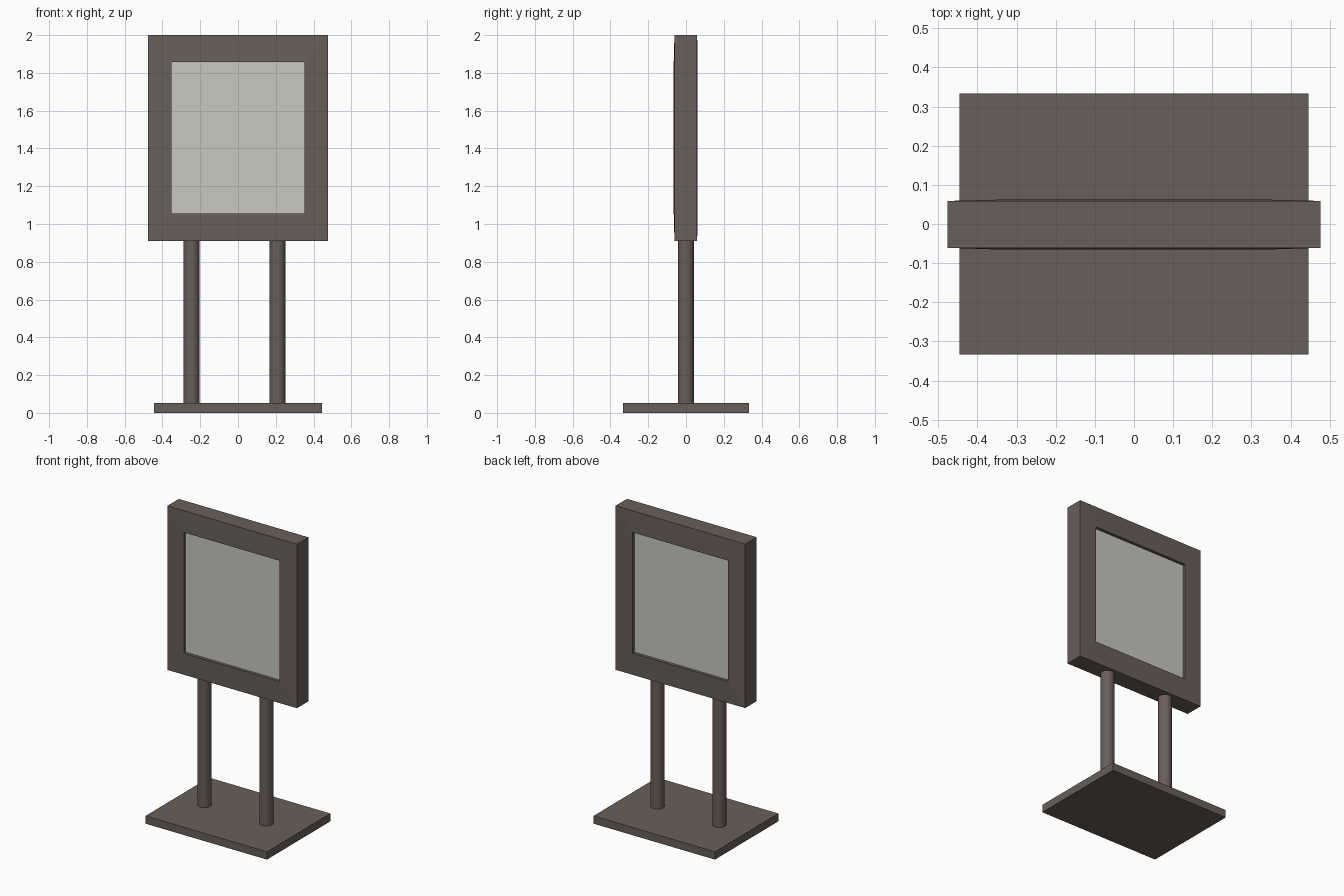
import bpy, bmesh

if "Cube" in bpy.data.objects:
    bpy.data.objects.remove(bpy.data.objects["Cube"])


def material(name, rgb):
    m = bpy.data.materials.new(name)
    m.diffuse_color = (*rgb, 1)
    m.use_nodes = True
    m.node_tree.nodes["Principled BSDF"].inputs["Base Color"].default_value = m.diffuse_color
    return m


BROWN = material("brown_metal", (0.14, 0.113, 0.10))
PALE = material("pale_panel", (0.58, 0.58, 0.52))


def box(name, x, y, z, mat):
    bpy.ops.mesh.primitive_cube_add(size=1, location=(sum(x) / 2, sum(y) / 2, sum(z) / 2))
    o = bpy.context.object
    o.name = name
    o.scale = (x[1] - x[0], y[1] - y[0], z[1] - z[0])
    bpy.ops.object.transform_apply(location=False, rotation=False, scale=True)
    o.data.materials.append(mat)
    return o


# Base plate
box("base_plate", (-0.446, 0.446), (-0.333, 0.333), (0, 0.052), BROWN)

# Two round posts
for side, x in (("left", -0.246), ("right", 0.209)):
    bpy.ops.mesh.primitive_cylinder_add(vertices=32, radius=0.042, depth=0.88, location=(x, 0, 0.485))
    post = bpy.context.object
    post.name = side + "_post"
    post.data.materials.append(BROWN)
    bpy.ops.object.shade_smooth_by_angle()

# Frame: rectangular rings joined into a closed tube, faces slightly proud at the opening
OUTER = (-0.476, 0.476, 0.91, 2.0)
INNER = (-0.353, 0.351, 1.055, 1.858)
bm = bmesh.new()
rings = []
for (x0, x1, z0, z1), y in ((OUTER, -0.061), (OUTER, 0.059), (INNER, 0.062), (INNER, -0.065)):
    rings.append([bm.verts.new((x, y, z)) for x, z in ((x0, z0), (x1, z0), (x1, z1), (x0, z1))])
for i, a in enumerate(rings):
    b = rings[(i + 1) % 4]
    for j in range(4):
        k = (j + 1) % 4
        bm.faces.new((a[j], a[k], b[k], b[j]))
bmesh.ops.recalc_face_normals(bm, faces=bm.faces)
mesh = bpy.data.meshes.new("frame")
bm.to_mesh(mesh)
bm.free()
mesh.materials.append(BROWN)
bpy.context.collection.objects.link(bpy.data.objects.new("frame", mesh))

# Recessed display panel, visible from both sides
box("display_panel", INNER[:2], (-0.045, 0.042), INNER[2:], PALE)
